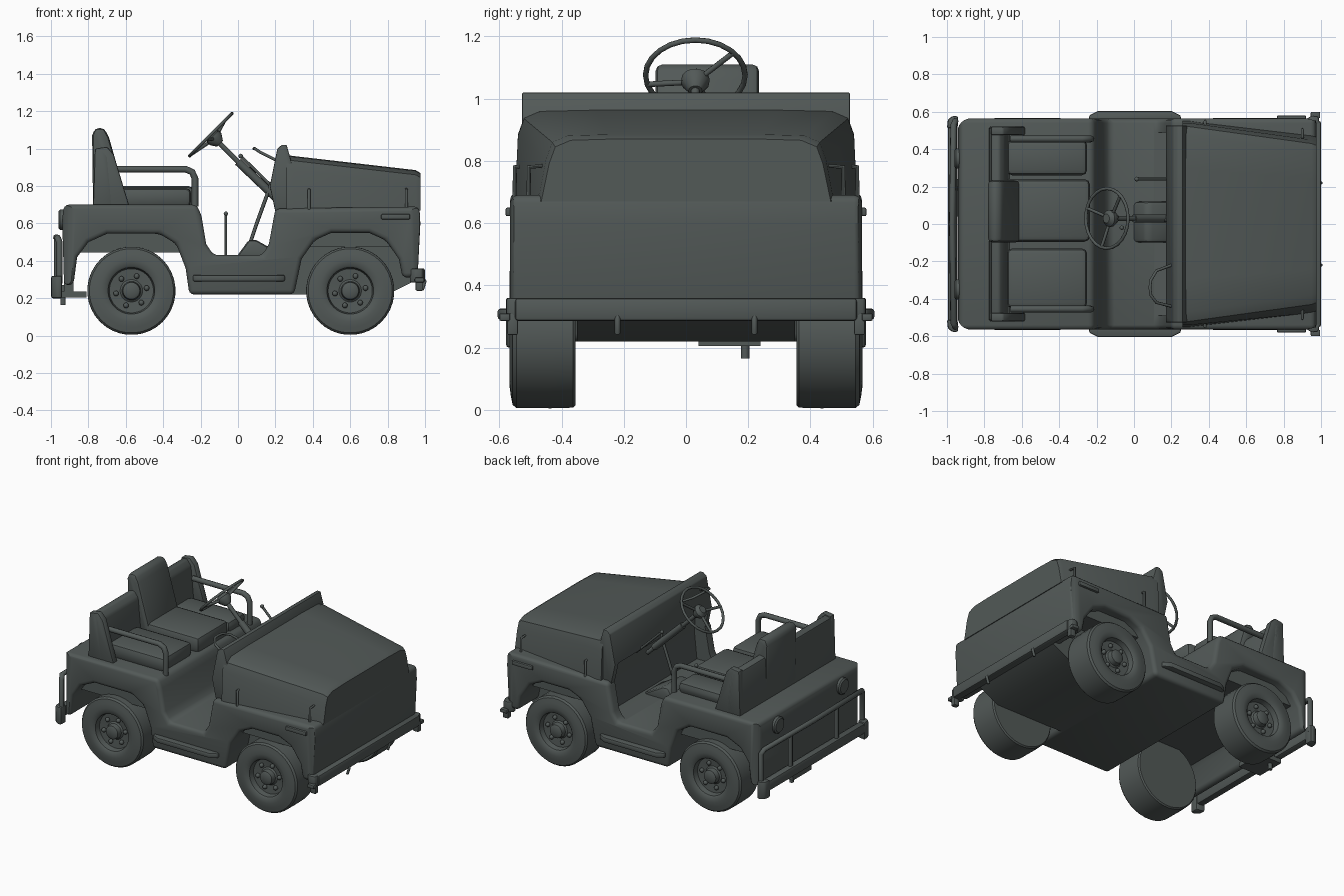
import bpy, bmesh, math
from mathutils import Vector

if "Cube" in bpy.data.objects:
    bpy.data.objects.remove(bpy.data.objects["Cube"])

paint = bpy.data.materials.new("dark_grey_green")
paint.diffuse_color = (0.085, 0.10, 0.096, 1)
paint.use_nodes = True
paint.node_tree.nodes["Principled BSDF"].inputs["Base Color"].default_value = paint.diffuse_color


def select(ob):
    for o in bpy.context.selected_objects:
        o.select_set(False)
    bpy.context.view_layer.objects.active = ob
    ob.select_set(True)


def finish(ob, bevel=0.0, seg=2, angle=35):
    ob.data.materials.append(paint)
    select(ob)
    if bevel:
        m = ob.modifiers.new("bevel", 'BEVEL')
        m.width, m.segments, m.limit_method = bevel, seg, 'ANGLE'
        m.angle_limit = math.radians(30)
        bpy.ops.object.modifier_apply(modifier="bevel")
    bpy.ops.object.shade_smooth_by_angle(angle=math.radians(angle))
    return ob


def boolean(obs, cutter, op):
    for ob in obs:
        select(ob)
        m = ob.modifiers.new("cut", 'BOOLEAN')
        m.object, m.operation, m.solver = cutter, op, 'EXACT'
        bpy.ops.object.modifier_apply(modifier="cut")
        bpy.ops.object.shade_smooth_by_angle(angle=math.radians(35))
    bpy.data.objects.remove(cutter)


def from_bmesh(name, bm, **kw):
    bmesh.ops.recalc_face_normals(bm, faces=bm.faces[:])
    me = bpy.data.meshes.new(name)
    bm.to_mesh(me)
    bm.free()
    ob = bpy.data.objects.new(name, me)
    bpy.context.collection.objects.link(ob)
    return finish(ob, **kw)


def loft(name, rings, **kw):
    """Join closed rings of points and cap both ends."""
    bm = bmesh.new()
    vs = [[bm.verts.new(p) for p in r] for r in rings]
    for a, b in zip(vs, vs[1:]):
        for i in range(len(a)):
            j = (i + 1) % len(a)
            bm.faces.new((a[i], a[j], b[j], b[i]))
    bm.faces.new(vs[0])
    bm.faces.new(vs[-1])
    return from_bmesh(name, bm, **kw)


def prism(name, profile, y0, y1, **kw):
    return loft(name, [[(x, y, z) for x, z in profile] for y in (y0, y1)], **kw)


def plan(name, outline, z0, z1, **kw):
    return loft(name, [[(x, y, z) for x, y in outline] for z in (z0, z1)], **kw)


def box(name, x0, x1, y0, y1, z0, z1, **kw):
    return prism(name, [(x0, z0), (x1, z0), (x1, z1), (x0, z1)], y0, y1, **kw)


def tube(name, pts, r, cyclic=False):
    cu = bpy.data.curves.new(name, 'CURVE')
    cu.dimensions = '3D'
    cu.bevel_depth, cu.bevel_resolution, cu.use_fill_caps = r, 2, True
    sp = cu.splines.new('POLY')
    sp.points.add(len(pts) - 1)
    for p, q in zip(sp.points, pts):
        p.co = (*q, 1)
    sp.use_cyclic_u = cyclic
    ob = bpy.data.objects.new(name, cu)
    bpy.context.collection.objects.link(ob)
    select(ob)
    bpy.ops.object.convert(target='MESH')
    return finish(bpy.context.object, angle=50)


def ball(name, loc, r):
    bm = bmesh.new()
    bmesh.ops.create_uvsphere(bm, u_segments=10, v_segments=6, radius=r)
    bmesh.ops.translate(bm, verts=bm.verts, vec=loc)
    return from_bmesh(name, bm, angle=60)


def lathe(name, prof, centre, axis, n=36):
    """Revolve (radius, distance) pairs about an axis through centre."""
    axis = Vector(axis).normalized()
    u = axis.orthogonal().normalized()
    v = axis.cross(u)
    c = Vector(centre)
    return loft(name, [[c + axis * d + (u * math.cos(t) + v * math.sin(t)) * r
                        for t in (2 * math.pi * i / n for i in range(n))] for r, d in prof])


# Main body with wheel arches and step-in cutout
body_side = [(-.88, .27), (-.93, .27), (-.94, .62), (-.93, .70), (-.22, .70), (-.195, .64), (-.17, .49), (-.13, .43),
             (.13, .43), (.165, .49), (.20, .68), (.97, .69), (.975, .60), (.96, .31), (.88, .31), (.86, .41),
             (.79, .51), (.70, .55), (.50, .55), (.41, .51), (.34, .41), (.30, .22), (-.26, .22), (-.28, .36),
             (-.33, .49), (-.42, .545), (-.70, .545), (-.80, .50), (-.86, .42)]
body = prism("body", body_side, -.565, .565, bevel=.026, seg=3)
# Rounded tail corners in plan
corner = [(-.87 - .075 * math.sin(a), .49 + .075 * math.cos(a)) for a in (math.radians(15 * i) for i in range(7))]
outline = [(.99, .548), (.90, .57), (-.80, .57)] + corner
boolean([body], plan("corner_cutter", outline + [(x, -y) for x, y in reversed(outline)], 0, 1), 'INTERSECT')
box("rear_wheel_well", -.87, -.27, -.50, .50, .445, .60)
box("front_wheel_well", .33, .87, -.50, .50, .475, .60)
prism("front_underbody", [(.28, .22), (.80, .22), (.96, .30), (.96, .6), (.28, .6)], -.35, .35)


# Hood lofted from cowl to nose
def hood_ring(x, wb, wt, zt):
    half = [(wb, .67), (wt + .01, zt - .08), (wt - .01, zt - .025), (wt - .06, zt - .004), (wt * .55, zt)]
    return [(x, y, z) for y, z in half] + [(x, -y, z) for y, z in reversed(half)]


hood = loft("hood", [hood_ring(.26, .55, .53, .965), hood_ring(.30, .55, .53, .96),
                     hood_ring(.95, .475, .44, .885), hood_ring(.975, .465, .43, .87)], angle=45)

# Cowl and dashboard, with an open footwell beneath
cowl_side = [(.20, .66), (.17, .80), (.21, 1.0), (.235, 1.02), (.26, 1.02), (.28, .95), (.35, .67)]
cowl = prism("cowl", cowl_side, -.527, .527, bevel=.006)
boolean([body, cowl, hood], prism("footwell_cutter", [(.0, .431), (.26, .431), (.28, .62), (.265, .80), (.0, .80)],
                                  -.49, .49), 'DIFFERENCE')
prism("floor_hump", [(-.01, .42), (.06, .515), (.10, .51), (.26, .42)], -.1, .12, bevel=.02)

# Seats
wing = [(-.775, .69), (-.765, 1.0), (-.70, 1.01), (-.665, .97), (-.58, .69)]
slim = [(-.775, .69), (-.765, .99), (-.72, 1.0), (-.69, .96), (-.665, .69)]
prism("seat_back_panel", slim, -.52, .52, bevel=.012)
for s in (-1, 1):
    prism("seat_side_wing", wing, s * .52, s * .475, bevel=.008)
box("passenger_cushion", -.68, -.25, -.45, -.13, .69, .79, bevel=.03)
box("left_cushion", -.68, -.25, .26, .45, .69, .77, bevel=.03)
box("driver_cushion", -.70, -.235, -.095, .24, .69, .80, bevel=.03)
prism("driver_backrest", [(-.775, .7), (-.78, 1.07), (-.765, 1.11), (-.715, 1.11), (-.69, 1.06), (-.61, .78), (-.61, .7)],
      -.098, .235, bevel=.022)

for s in (-1, 1):
    # Arm rails, side steps, fender fittings
    tube("arm_rail", [(-.66, s * .455, .89), (-.28, s * .455, .89), (-.245, s * .455, .875),
                      (-.23, s * .455, .84), (-.23, s * .455, .69)], .018)
    plan("side_step", [(-.24, s * .55), (-.24, s * .58), (-.19, s * .605), (.20, s * .605), (.25, s * .58),
                       (.25, s * .55)], .29, .325, bevel=.008)
    box("turn_signal", .765, .92, s * .55, s * .58, .622, .65, bevel=.006)
    for x, y in ((.38, .52), (.90, .475)):
        tube("hood_latch", [(x, s * (y + .03), .66), (x, s * (y + .03), .78), (x, s * (y - .03), .785),
                            (x, s * (y - .03), .72)], .008)
    # Tail lights
    lathe("tail_light", [(.055, .02), (.055, -.012), (.045, -.02)], (-.94, s * .35, .62), (1, 0, 0), 20)
    # Bumper ends, tow hooks and rear guard posts
    plan("front_bumper_end", [(.92, s * .53), (.92, s * .56), (.95, s * .58), (.985, s * .575), (.995, s * .53)],
         .285, .36, bevel=.008)
    box("front_bumper_foot", .945, .995, s * .565, s * .60, .285, .31, bevel=.006)
    box("front_bumper_bracket", .95, .99, s * .54, s * .575, .24, .31, bevel=.006)
    tube("tow_hook", [(.985, s * .22, .31), (1.0, s * .22, .29), (.985, s * .22, .245)], .009)
    plan("rear_bumper_end", [(-.94, s * .52), (-.94, s * .575), (-.965, s * .58), (-.995, s * .56), (-1.0, s * .51)],
         .20, .32, bevel=.01)
    tube("guard_post", [(-.968, s * .25, .28), (-.968, s * .25, .525)], .015)

# Bumpers, rear guard, hitch
box("front_bumper", .945, 1.0, -.55, .55, .285, .36, bevel=.012)
box("rear_bumper", -.995, -.945, -.54, .54, .24, .31, bevel=.012)
tube("rear_guard", [(-.955, -.55, .28), (-.955, -.55, .50), (-.965, -.53, .525), (-.972, 0, .525),
                    (-.965, .53, .525), (-.955, .55, .50), (-.955, .55, .28)], .017)
box("hitch_plate", -.98, -.81, .04, .24, .205, .235)
box("hitch_support", -.93, -.88, .04, .24, .21, .32)
tube("hitch_pin", [(-.935, .19, .165), (-.935, .19, .27)], .014)

# Wheels with rims, hubs and bolts
tyre = [(.06, 0), (.226, 0), (.234, .008), (.236, .08), (.235, .19), (.225, .202), (.195, .208), (.165, .212),
        (.135, .208), (.125, .20), (.118, .165), (.06, .16), (.05, .168), (.045, .20), (.03, .208)]
for x in (-.57, .60):
    for s in (-1, 1):
        lathe("wheel", tyre, (x, s * .355, .24), (0, s, 0))
        for i in range(6):
            a = math.radians(60 * i + 10)
            ball("wheel_bolt", (x + .083 * math.cos(a), s * .525, .24 + .083 * math.sin(a)), .015)

# Steering wheel tilted toward the driver
c = Vector((-.145, .03, 1.075))
n = Vector((.7, 0, -.7)).normalized()
u, v = Vector((0, 1, 0)), Vector((.7, 0, .7)).normalized()
rim = lambda deg: c + (u * math.cos(math.radians(deg)) + v * math.sin(math.radians(deg))) * .16
tube("steering_rim", [rim(i * 15) for i in range(24)], .009, True)
for deg in (40, 195, 290):
    tube("steering_spoke", [c + n * .03, rim(deg)], .009)
lathe("steering_hub", [(.025, -.005), (.045, .015), (.045, .035), (.022, .07)], c, n, 14)
tube("steering_column", [c + n * .04, (.03, .03, .90), (.27, .03, .67)], .014)
tube("column_sleeve", [(0.0, .03, .93), (.22, .03, .72)], .022)

# Levers and grab handle
tube("gear_lever", [(.06, .02, .48), (.10, .02, .60), (.18, .02, .82)], .010)
tube("floor_lever", [(-.065, -.02, .43), (-.065, -.02, .65)], .007)
ball("floor_lever_knob", (-.065, -.02, .652), .012)
tube("hand_brake", [(.015, .24, .96), (.21, .24, .77)], .008)
ball("hand_brake_knob", (.015, .24, .96), .013)
tube("grab_handle", [(.20, -.22, .94), (.12, -.25, .98), (.09, -.30, 1.0), (.085, -.34, 1.0), (.09, -.38, 1.0),
                     (.12, -.42, .98), (.20, -.44, .94)], .008)
